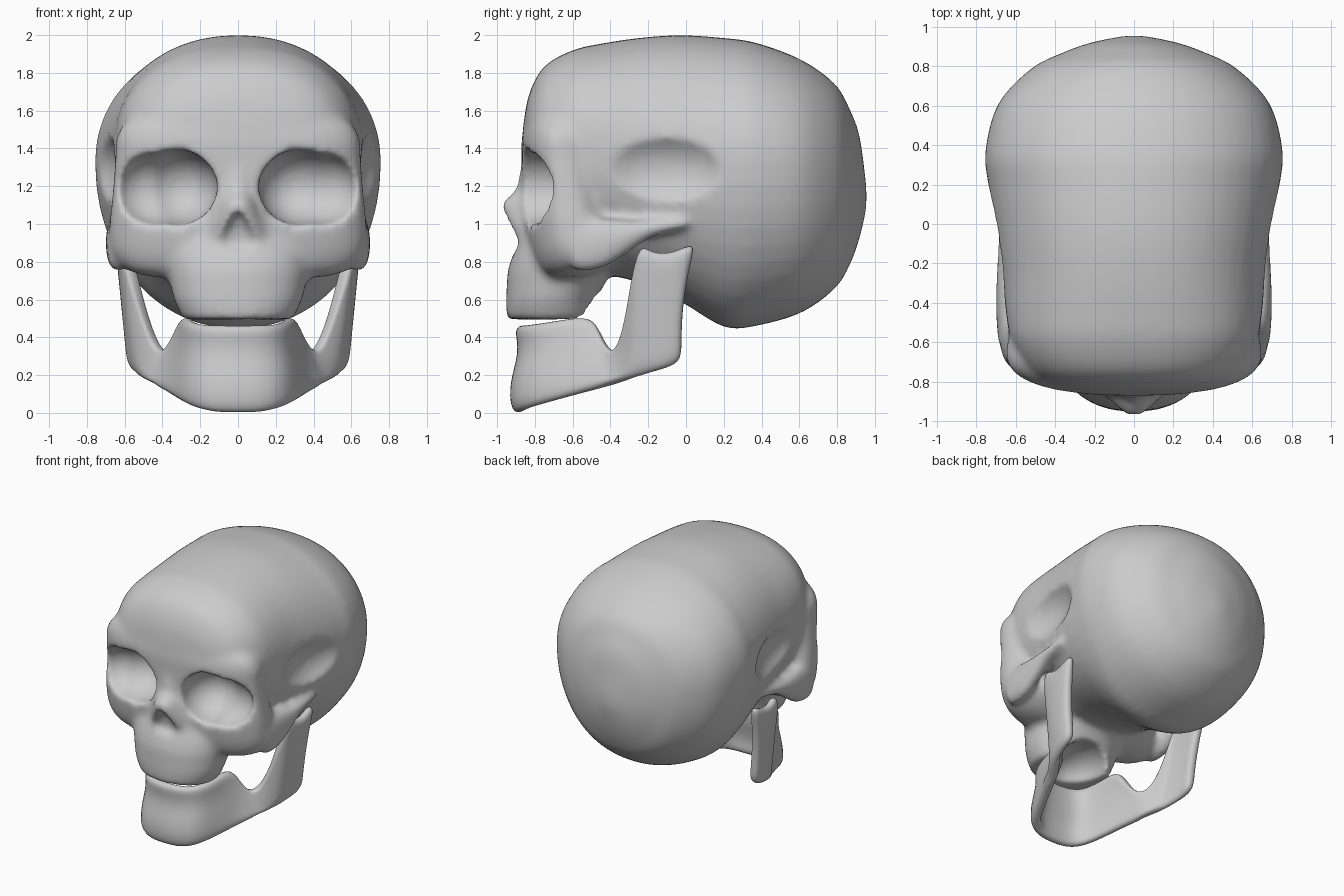
import bpy, bmesh
from math import sin, cos, pi, radians
from mathutils import Vector, Matrix

if "Cube" in bpy.data.objects:
    bpy.data.objects.remove(bpy.data.objects["Cube"])


def make_object(name, bm):
    bmesh.ops.recalc_face_normals(bm, faces=bm.faces[:])
    me = bpy.data.meshes.new(name)
    bm.to_mesh(me)
    bm.free()
    for p in me.polygons:
        p.use_smooth = True
    ob = bpy.data.objects.new(name, me)
    bpy.context.collection.objects.link(ob)
    return ob


def densify(rows, n=4):
    """Catmull-Rom interpolation between rows of numbers."""
    out = []
    for i in range(len(rows) - 1):
        a, b, c, d = (rows[max(0, min(len(rows) - 1, i + k))] for k in (-1, 0, 1, 2))
        for s in range(n):
            t = s / n
            out.append([q + 0.5 * t * (r - p + t * (2 * p - 5 * q + 4 * r - w
                        + t * (3 * (q - r) + w - p)))
                        for p, q, r, w in zip(a, b, c, d)])
    return out + [rows[-1]]


def loft(bm, rings, n=48):
    """Closed loft; ring = (centre, u axis, +v axis, -v axis, exponent)."""
    loops = []
    for c, u, v_up, v_dn, p in rings:
        loop = []
        for i in range(n):
            a = 2 * pi * i / n
            cu, sv = cos(a), sin(a)
            pu = abs(cu) ** (2 / p) * (1 if cu >= 0 else -1)
            pv = abs(sv) ** (2 / p)
            loop.append(bm.verts.new(Vector(c) + Vector(u) * pu
                                     + Vector(v_up if sv >= 0 else v_dn) * pv))
        loops.append(loop)
    for a, b in zip(loops, loops[1:]):
        for i in range(n):
            j = (i + 1) % n
            bm.faces.new((a[i], a[j], b[j], b[i]))
    bm.faces.new(loops[0])
    bm.faces.new(loops[-1])


def slices_z(rows, p):
    """Horizontal slices: (z, half width, y front, y back)."""
    out = []
    for z, w, yf, yb in rows:
        h = (yb - yf) / 2
        out.append(((0, (yf + yb) / 2, z), (w, 0, 0), (0, h, 0), (0, -h, 0), p))
    return out


def slices_y(rows, x=0):
    """Upright slices: (y, z top, z bottom, half width, z of widest point, exponent)."""
    return [((x, y, zc), (w, 0, 0), (0, 0, zt - zc), (0, 0, zb - zc), p)
            for y, zt, zb, w, zc, p in rows]


def ellipsoid(bm, centre, radii, turn=0):
    m = (Matrix.Translation(centre) @ Matrix.Rotation(turn, 4, 'Z')
         @ Matrix.Diagonal((*radii, 1)))
    bmesh.ops.create_uvsphere(bm, u_segments=32, v_segments=20, radius=1, matrix=m)


bm = bmesh.new()
# braincase
loft(bm, slices_y(densify([
    (0.955, 1.20, 1.08, 0.05, 1.14, 2), (0.92, 1.46, 0.93, 0.22, 1.18, 2),
    (0.87, 1.60, 0.79, 0.36, 1.22, 2), (0.79, 1.74, 0.66, 0.52, 1.26, 2.1),
    (0.61, 1.87, 0.53, 0.69, 1.30, 2.1), (0.37, 1.96, 0.46, 0.755, 1.33, 2.1),
    (0.20, 1.985, 0.455, 0.74, 1.33, 2.1), (-0.03, 2.0, 0.59, 0.705, 1.33, 2.15),
    (-0.25, 1.985, 0.69, 0.67, 1.36, 2.2), (-0.45, 1.955, 0.74, 0.65, 1.40, 2.25),
    (-0.60, 1.92, 0.80, 0.62, 1.42, 2.3), (-0.75, 1.835, 0.90, 0.53, 1.42, 2.3),
    (-0.83, 1.69, 1.00, 0.39, 1.40, 2.3), (-0.862, 1.52, 1.10, 0.2, 1.35, 2.3)])))
# brow, orbits and cheeks
loft(bm, slices_z(densify([
    (0.72, 0.46, -0.74, -0.50), (0.76, 0.59, -0.79, -0.42),
    (0.85, 0.67, -0.83, -0.33), (1.00, 0.68, -0.855, -0.34),
    (1.15, 0.665, -0.865, -0.38), (1.35, 0.65, -0.87, -0.42),
    (1.45, 0.645, -0.87, -0.44), (1.53, 0.60, -0.85, -0.48),
    (1.59, 0.50, -0.80, -0.55)]), 2.45))
# upper jaw
loft(bm, slices_z([
    (0.495, 0.29, -0.95, -0.48), (0.60, 0.34, -0.953, -0.47),
    (0.75, 0.375, -0.945, -0.40), (0.83, 0.39, -0.92, -0.38),
    (0.95, 0.38, -0.87, -0.38)], 2.2))
# nasal bone
loft(bm, slices_z([
    (1.42, 0.07, -0.865, -0.65), (1.30, 0.075, -0.875, -0.65),
    (1.18, 0.085, -0.90, -0.65), (1.11, 0.10, -0.98, -0.65),
    (1.02, 0.14, -0.965, -0.65), (0.93, 0.19, -0.92, -0.65),
    (0.86, 0.21, -0.89, -0.65)], 2))
# cheek arches
for s in (1, -1):
    loft(bm, slices_y(densify([
        (-0.60, 1.02, 0.75, 0.05, 0.88, 2.2), (-0.45, 1.03, 0.76, 0.06, 0.88, 2.2),
        (-0.30, 1.02, 0.85, 0.06, 0.94, 2.2), (-0.18, 1.02, 0.93, 0.06, 0.98, 2.2),
        (0.0, 1.03, 0.98, 0.055, 1.0, 2.2)]), 0.64 * s), 24)
skull = make_object("skull", bm)

# hollows: eye sockets with swept-back outer rims, temples, nose opening, palate
bm = bmesh.new()
for s in (1, -1):
    ellipsoid(bm, (0.325 * s, -0.82, 1.195), (0.215, 0.25, 0.20), radians(18) * s)
    ellipsoid(bm, (0.44 * s, -0.82, 1.185), (0.22, 0.19, 0.19), radians(30) * s)
    ellipsoid(bm, (1.05 * s, -0.17, 1.28), (0.45, 0.50, 0.32))
loft(bm, slices_z([
    (1.07, 0.01, -1.05, -0.91), (0.98, 0.08, -1.05, -0.875),
    (0.90, 0.135, -1.05, -0.86), (0.86, 0.125, -1.05, -0.885)], 2.2), 24)
ellipsoid(bm, (0, -0.58, 0.47), (0.21, 0.28, 0.18))
hollows = make_object("hollow_cutter", bm)
hollows.hide_render = True
hollows.hide_set(True)


def remesh(ob, size):
    m = ob.modifiers.new("Fuse", 'REMESH')
    m.mode = 'VOXEL'
    m.voxel_size = size
    m.use_smooth_shade = True


remesh(hollows, 0.018)
remesh(skull, 0.022)
cut = skull.modifiers.new("Hollows", 'BOOLEAN')
cut.operation = 'DIFFERENCE'
cut.solver = 'EXACT'
cut.object = hollows
remesh(skull, 0.02)
soft = skull.modifiers.new("Soften", 'SMOOTH')
soft.factor = 0.5
soft.iterations = 9

# lower jaw: columns of (bottom point, top point) from chin to jaw joint
columns = [
    ((0, -0.88, 0.0), (0, -0.875, 0.465)),
    ((0.12, -0.875, 0.0), (0.12, -0.865, 0.465)),
    ((0.22, -0.83, 0.025), (0.21, -0.81, 0.47)),
    ((0.29, -0.70, 0.06), (0.255, -0.68, 0.49)),
    ((0.37, -0.53, 0.11), (0.27, -0.50, 0.52)),
    ((0.41, -0.46, 0.13), (0.30, -0.455, 0.43)),
    ((0.43, -0.40, 0.15), (0.37, -0.40, 0.31)),
    ((0.46, -0.34, 0.165), (0.43, -0.335, 0.35)),
    ((0.49, -0.29, 0.18), (0.505, -0.285, 0.56)),
    ((0.51, -0.25, 0.19), (0.60, -0.255, 0.92)),
    ((0.535, -0.17, 0.215), (0.605, -0.19, 0.85)),
    ((0.55, -0.10, 0.235), (0.61, -0.07, 0.845)),
    ((0.55, -0.02, 0.27), (0.61, 0.06, 0.92))]
bm = bmesh.new()
rows = 5
grid = []
for lo, hi in columns:
    lo, hi = Vector(lo), Vector(hi)
    col = []
    for k in range(rows + 1):
        t = k / rows
        p = lo.lerp(hi, t)
        if p.y < -0.6:                       # chin jut below the tooth line
            p.y -= 0.022 * sin(2 * pi * (t + 0.02))
        elif p.y > -0.05:                    # slightly hollow rear edge
            p.y -= 0.03 * sin(pi * t)
        col.append(bm.verts.new(p))
    grid.append(col)
for a, b in zip(grid, grid[1:]):
    for k in range(rows):
        bm.faces.new((a[k], b[k], b[k + 1], a[k + 1]))
jaw = make_object("lower_jaw", bm)
mir = jaw.modifiers.new("Mirror", 'MIRROR')
mir.use_clip = True
sol = jaw.modifiers.new("Thickness", 'SOLIDIFY')
sol.thickness = 0.075
sol.offset = 0
sub = jaw.modifiers.new("Smooth", 'SUBSURF')
sub.levels = sub.render_levels = 2
